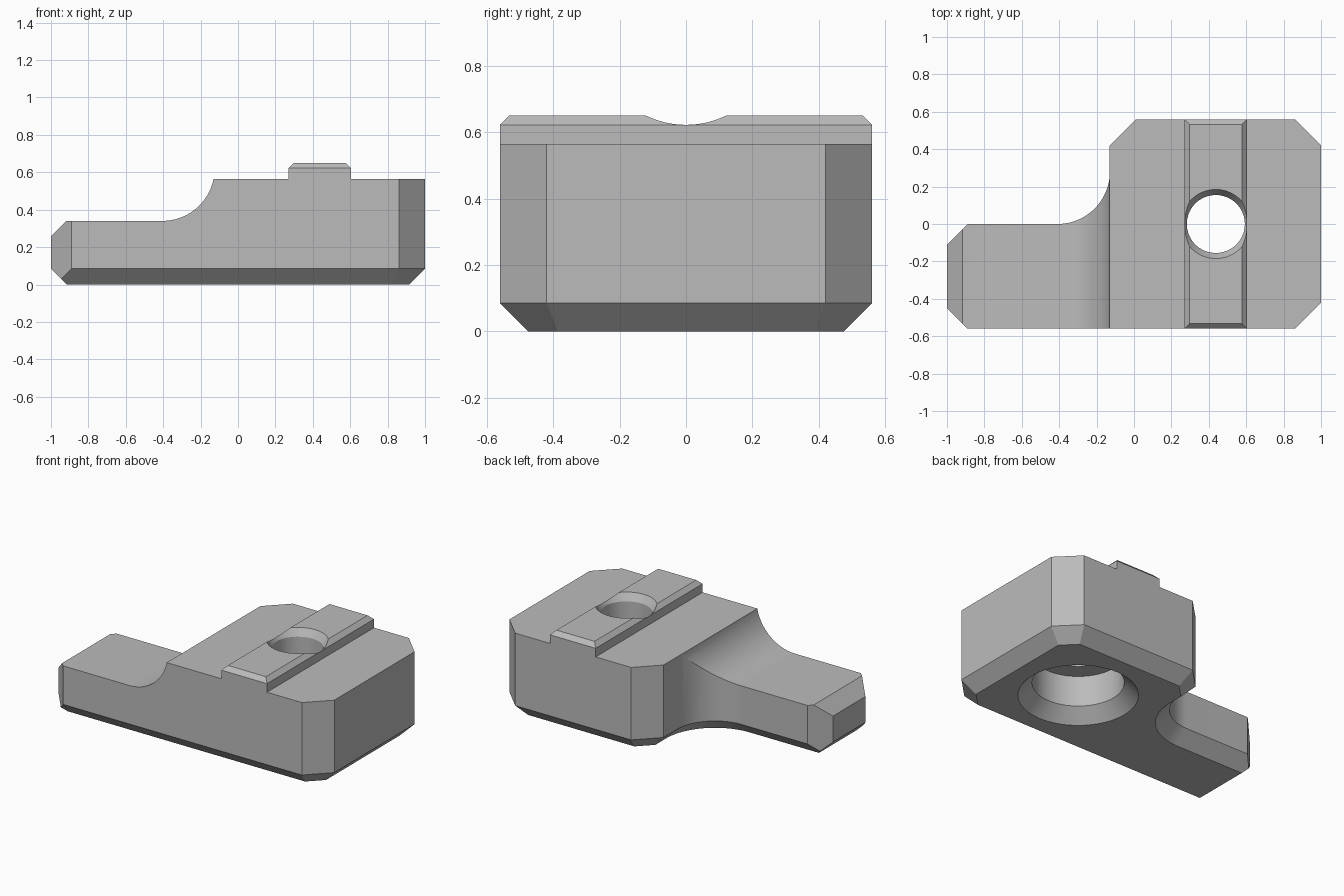
import bpy
import bmesh
from math import cos, sin, radians
from mathutils import Vector

if "Cube" in bpy.data.objects:
    bpy.data.objects.remove(bpy.data.objects["Cube"], do_unlink=True)

HALF_DEPTH = 0.56
BLOCK_TOP = 0.565
CHAMFER = 0.085
FILLET = 0.28

grey = bpy.data.materials.new("plain grey")
grey.use_nodes = True
grey.diffuse_color = (0.5, 0.5, 0.5, 1)
grey.node_tree.nodes["Principled BSDF"].inputs["Base Color"].default_value = (0.5, 0.5, 0.5, 1)


def make_object(name, bm):
    bmesh.ops.recalc_face_normals(bm, faces=bm.faces[:])
    mesh = bpy.data.meshes.new(name)
    bm.to_mesh(mesh)
    bm.free()
    obj = bpy.data.objects.new(name, mesh)
    bpy.context.collection.objects.link(obj)
    mesh.materials.append(grey)
    return obj


def loft(loops):
    """Closed solid through loops that have equal point counts."""
    bm = bmesh.new()
    rings = [[bm.verts.new(p) for p in loop] for loop in loops]
    for a, b in zip(rings, rings[1:]):
        for i in range(len(a)):
            j = (i + 1) % len(a)
            bm.faces.new((a[i], a[j], b[j], b[i]))
    bm.faces.new(rings[0][::-1])
    bm.faces.new(rings[-1])
    return bm


def inset(points, distance):
    """Mitred inward offset of a counter-clockwise outline."""
    result = []
    for i, p in enumerate(points):
        d1 = (p - points[i - 1]).normalized()
        d2 = (points[(i + 1) % len(points)] - p).normalized()
        n1, n2 = Vector((-d1.y, d1.x)), Vector((-d2.y, d2.x))
        result.append(p + (n1 + n2) * distance / (1 + n1.dot(n2)))
    return result


def arc(cx, cy, start, end, steps=24):
    angles = [radians(start + (end - start) * i / steps) for i in range(steps + 1)]
    return [Vector((cx + FILLET * cos(a), cy + FILLET * sin(a))) for a in angles]


def slice_off(bm, point, normal):
    """Remove everything beyond a plane and close the cut."""
    geom = bm.verts[:] + bm.edges[:] + bm.faces[:]
    bmesh.ops.bisect_plane(bm, geom=geom, plane_co=point, plane_no=normal, clear_outer=True)
    bmesh.ops.holes_fill(bm, edges=[e for e in bm.edges if e.is_boundary], sides=0)


def subtract(obj, cutter):
    mod = obj.modifiers.new("cut", "BOOLEAN")
    mod.operation = "DIFFERENCE"
    mod.solver = "EXACT"
    mod.object = cutter
    bpy.context.view_layer.objects.active = obj
    bpy.ops.object.modifier_apply(modifier=mod.name)


# Body: plan outline with a chamfered underside
outline = [Vector(p) for p in (
    (-1, -HALF_DEPTH), (0.86, -HALF_DEPTH), (1, -0.42), (1, 0.42),
    (0.86, HALF_DEPTH), (0.01, HALF_DEPTH), (-0.13, 0.42))]
outline += arc(-0.409, 0.28, -5, -90) + [Vector((-1, 0))]
body_bm = loft([
    [(p.x, p.y, 0) for p in inset(outline, CHAMFER)],
    [(p.x, p.y, CHAMFER) for p in outline],
    [(p.x, p.y, BLOCK_TOP) for p in outline]])

# Tongue end: two upright corner chamfers and one along the top
slice_off(body_bm, (-1, -0.45, 0), (-1, -1, 0))
slice_off(body_bm, (-1, -0.11, 0), (-1, 1, 0))
slice_off(body_bm, (-1, 0, 0.257), (-1, 0, 1))
body = make_object("clamp_body", body_bm)

# Step down to the tongue, with a rounded inner corner
profile = arc(-0.405, 0.62, -90, -5)
profile += [Vector(p) for p in ((-0.126, 0.8), (-1.2, 0.8), (-1.2, 0.34))]
step_cutter = make_object("step_cutter", loft(
    [[(p.x, y, p.y) for p in profile] for y in (-1, 1)]))
subtract(body, step_cutter)

# Guide rail on top, with chamfered upper edges
RAIL_X, RAIL_HALF, EDGE = 0.4375, 0.1675, 0.028


def rectangle(shrink, z):
    w, d = RAIL_HALF - shrink, HALF_DEPTH - shrink
    return [(RAIL_X + sx * w, sy * d, z) for sx, sy in ((-1, -1), (1, -1), (1, 1), (-1, 1))]


rail = make_object("guide_rail", loft([
    rectangle(0, BLOCK_TOP), rectangle(0, 0.65 - EDGE), rectangle(EDGE, 0.65)]))

# Bolt hole: bottom countersink, counterbore, bore and flared top
bolt_profile = [(0, -0.1), (0.463, -0.1), (0.277, 0.085), (0.277, 0.29),
                (0.155, 0.29), (0.155, 0.602), (0.216, 0.7), (0, 0.7)]
bm = bmesh.new()
verts = [bm.verts.new((RAIL_X + r, 0, z)) for r, z in bolt_profile]
edges = [bm.edges.new(pair) for pair in zip(verts, verts[1:])]
bmesh.ops.spin(bm, geom=verts + edges, cent=(RAIL_X, 0, 0), axis=(0, 0, 1),
               angle=radians(360), steps=72)
bmesh.ops.remove_doubles(bm, verts=bm.verts[:], dist=0.0001)
hole_cutter = make_object("hole_cutter", bm)
for part in (body, rail):
    subtract(part, hole_cutter)

for cutter in (step_cutter, hole_cutter):
    bpy.data.objects.remove(cutter, do_unlink=True)

# Smooth the rounded surfaces, keep the chamfers crisp
for part in (body, rail):
    bpy.ops.object.select_all(action="DESELECT")
    part.select_set(True)
    bpy.context.view_layer.objects.active = part
    bpy.ops.object.shade_smooth_by_angle(angle=radians(25))
